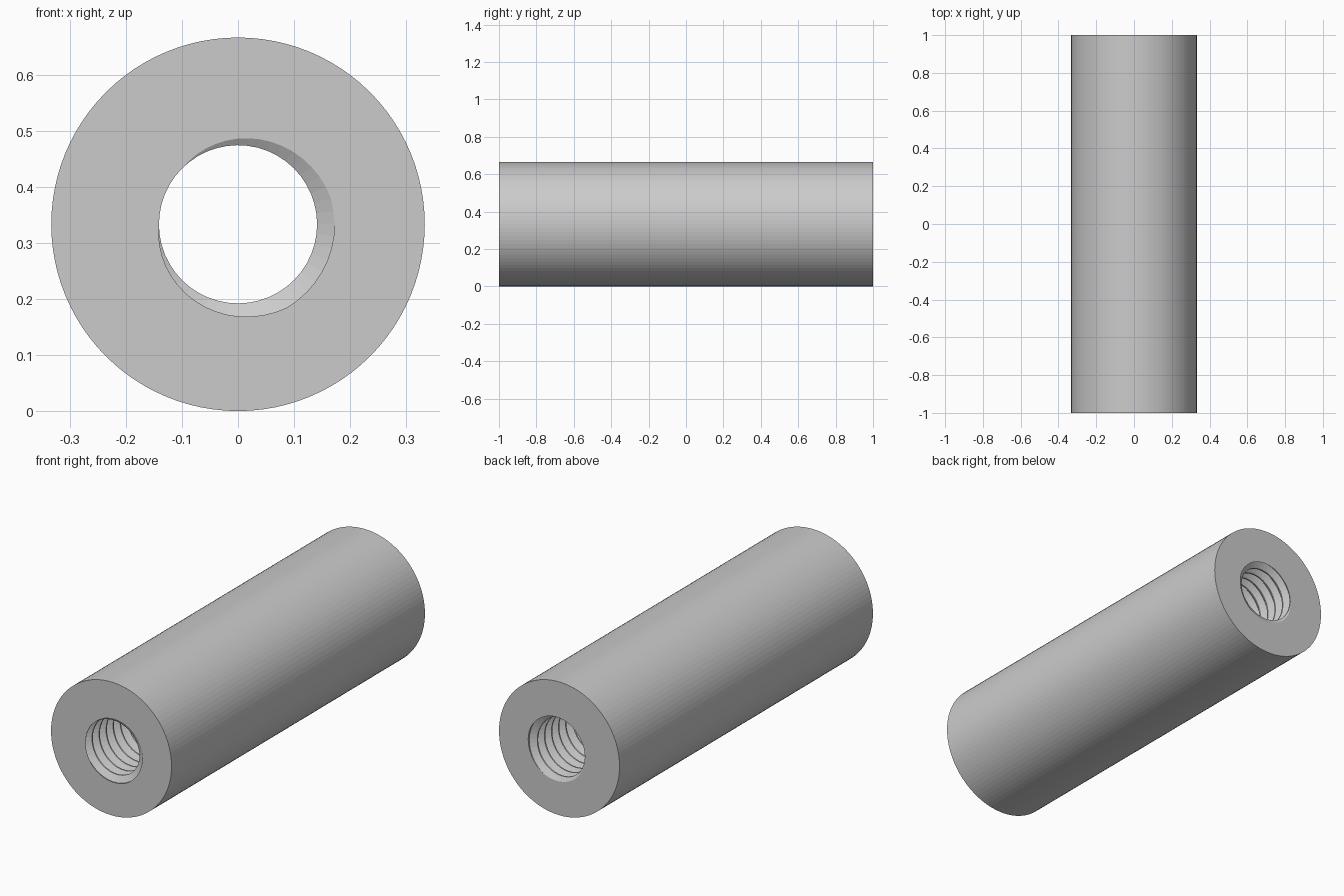
import bpy, bmesh
from math import cos, sin, pi, radians
from mathutils import Vector

if "Cube" in bpy.data.objects:
    bpy.data.objects.remove(bpy.data.objects["Cube"])

R, LENGTH = 0.333, 2.0           # outer cylinder
R_CREST, R_ROOT = 0.141, 0.172   # thread radii
PITCH, STEPS, SIDES = LENGTH / 36, 48, 96
START = radians(-22)             # groove angle at the front face
# groove profile: (offset as fraction of pitch, radius)
PROFILE = [(-157 / 360, R_CREST), (-38 / 360, R_ROOT),
           (38 / 360, R_ROOT), (157 / 360, R_CREST)]

bm = bmesh.new()

# threaded bore: right-handed helical sweep running past both ends
rows = []
for i in range(int(-1.5 * STEPS), int(37.5 * STEPS) + 1):
    s = i / STEPS
    a = START - 2 * pi * s
    rows.append([bm.verts.new((r * cos(a), -1 + PITCH * (s + o), R + r * sin(a)))
                 for o, r in PROFILE])
for i in range(len(rows) - 1):
    p, q = rows[i], rows[i + 1]
    for k in range(3):
        bm.faces.new((p[k], p[k + 1], q[k + 1], q[k]))
    if i + 1 + STEPS < len(rows):
        n, m = rows[i + STEPS], rows[i + 1 + STEPS]
        bm.faces.new((p[3], n[0], m[0], q[3]))

# trim the bore flush with the end faces
end_edges = {}
for y in (-1, 1):
    cut = bmesh.ops.bisect_plane(bm, geom=bm.verts[:] + bm.edges[:] + bm.faces[:],
                                 dist=1e-6, plane_co=(0, y, 0), plane_no=(0, y, 0),
                                 clear_outer=True)
    end_edges[y] = [e for e in cut['geom_cut'] if isinstance(e, bmesh.types.BMEdge)]

# outer wall
rings = {y: [bm.verts.new((R * cos(2 * pi * k / SIDES), y, R + R * sin(2 * pi * k / SIDES)))
             for k in range(SIDES)] for y in (-1, 1)}
for k in range(SIDES):
    j = (k + 1) % SIDES
    bm.faces.new((rings[-1][k], rings[-1][j], rings[1][j], rings[1][k]))

# ring-shaped end faces
for y, ring in rings.items():
    outer = [bm.edges.get((ring[k], ring[k - 1])) for k in range(SIDES)]
    bmesh.ops.triangle_fill(bm, edges=end_edges[y] + outer, use_beauty=True,
                            normal=Vector((0, y, 0)))

bmesh.ops.recalc_face_normals(bm, faces=bm.faces[:])
mesh = bpy.data.meshes.new("threaded_standoff")
bm.to_mesh(mesh)
bm.free()
bpy.context.collection.objects.link(bpy.data.objects.new("threaded_standoff", mesh))
